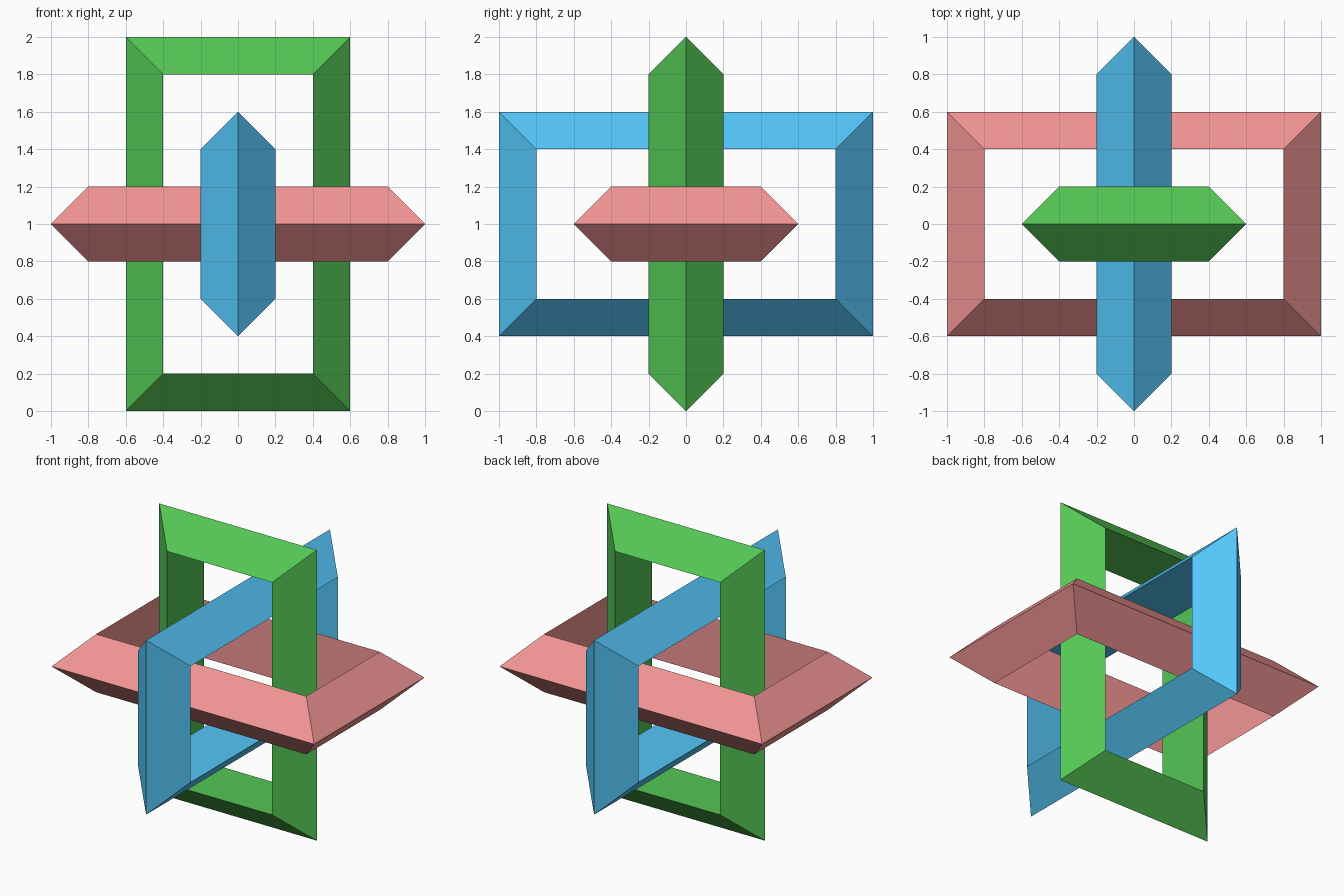
import bpy
import bmesh
from mathutils import Vector

if "Cube" in bpy.data.objects:
    bpy.data.objects.remove(bpy.data.objects["Cube"])

CORNERS = [(1, 1), (-1, 1), (-1, -1), (1, -1)]
# Triangular bar section: (inset from outer edge, height off the ring's plane)
PROFILE = [(0, 0), (0.2, 0.2), (0.2, -0.2)]


def ring(name, axes, color):
    """Mitred 2 x 1.2 frame; axes maps (long, short, normal) onto x, y, z."""
    bm = bmesh.new()
    loops = []
    for inset, height in PROFILE:
        loop = []
        for a, b in CORNERS:
            p = (a * (1 - inset), b * (0.6 - inset), height)
            co = Vector([p[k] for k in axes]) + Vector((0, 0, 1))
            loop.append(bm.verts.new(co))
        loops.append(loop)
    for j in range(3):
        lo, hi = loops[j], loops[(j + 1) % 3]
        for i in range(4):
            n = (i + 1) % 4
            bm.faces.new((lo[i], lo[n], hi[n], hi[i]))
    bmesh.ops.recalc_face_normals(bm, faces=bm.faces)
    mesh = bpy.data.meshes.new(name)
    bm.to_mesh(mesh)
    bm.free()
    mat = bpy.data.materials.new(name + "_color")
    mat.diffuse_color = color
    mat.use_nodes = True
    mat.node_tree.nodes["Principled BSDF"].inputs["Base Color"].default_value = mat.diffuse_color
    mesh.materials.append(mat)
    obj = bpy.data.objects.new(name, mesh)
    bpy.context.collection.objects.link(obj)


# Three interlocked frames, one per plane
ring("horizontal_ring", (0, 1, 2), (0.9, 0.3, 0.3, 1))
ring("side_ring", (2, 0, 1), (0.09, 0.57, 0.95, 1))
ring("upright_ring", (1, 2, 0), (0.09, 0.57, 0.09, 1))
